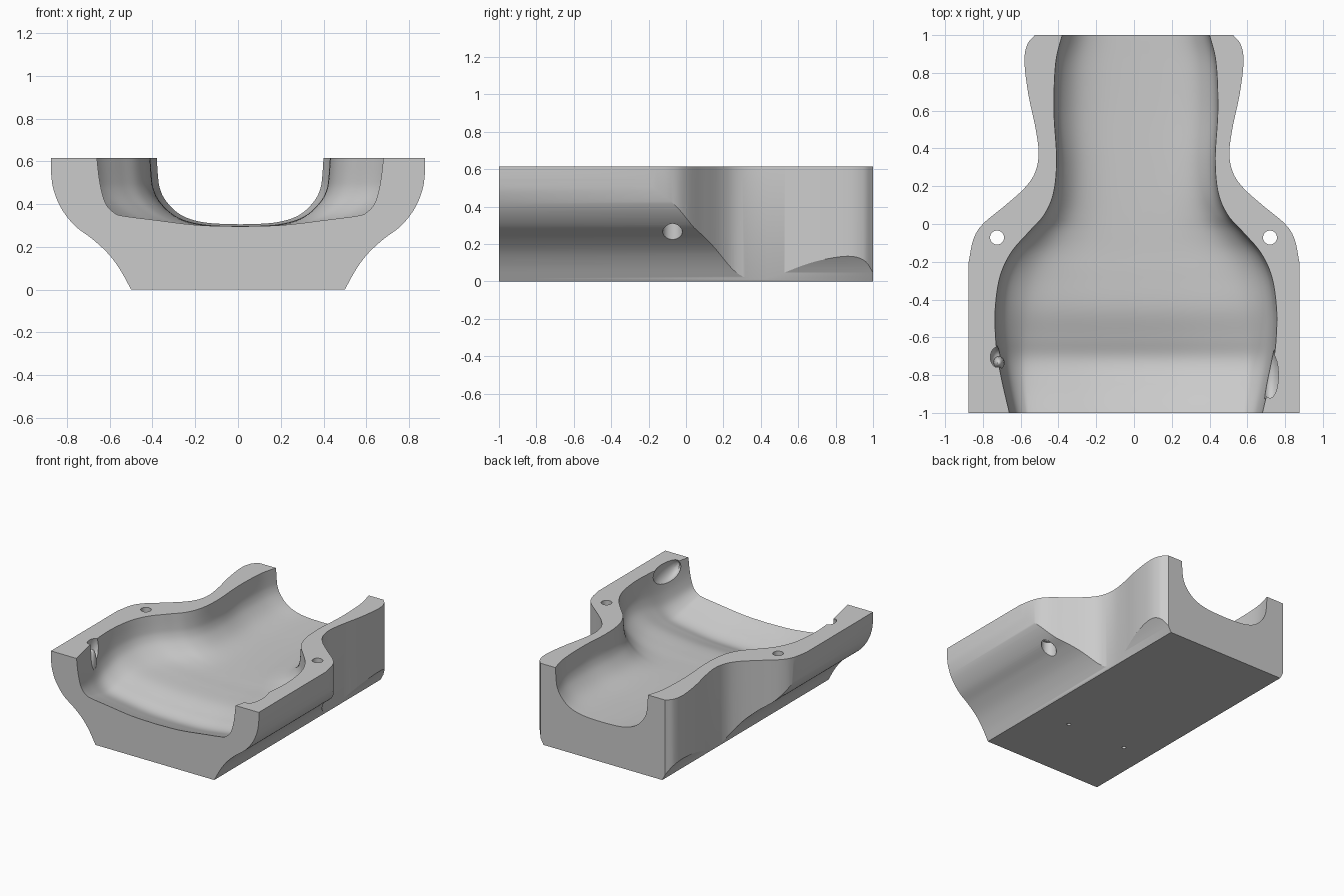
import bpy, bmesh, math
from mathutils import Vector

if "Cube" in bpy.data.objects:
    bpy.data.objects.remove(bpy.data.objects["Cube"], do_unlink=True)

TOP = 0.615
grey = bpy.data.materials.new("plain_grey")
grey.use_nodes = True
COLOUR = (0.6, 0.6, 0.6, 1)
grey.diffuse_color = COLOUR
grey.node_tree.nodes["Principled BSDF"].inputs["Base Color"].default_value = COLOUR


def spline(pts, steps=6):
    """Smooth curve through the points."""
    pts = [Vector(p) for p in pts]
    ext = [2 * pts[0] - pts[1]] + pts + [2 * pts[-1] - pts[-2]]
    out = []
    for a, b, c, d in zip(ext, ext[1:], ext[2:], ext[3:]):
        for i in range(steps):
            t = i / steps
            out.append(0.5 * (2 * b + (c - a) * t + (2 * a - 5 * b + 4 * c - d) * t * t
                              + (3 * b - a - 3 * c + d) * t ** 3))
    return out + [pts[-1]]


def make_object(name, bm, helper=True):
    bmesh.ops.recalc_face_normals(bm, faces=bm.faces)
    mesh = bpy.data.meshes.new(name)
    bm.to_mesh(mesh)
    bm.free()
    mesh.materials.append(grey)
    ob = bpy.data.objects.new(name, mesh)
    bpy.context.collection.objects.link(ob)
    ob.hide_render = helper
    return ob


def loft(name, rings, helper=True):
    """Skin closed rings of equal length and cap both ends."""
    bm = bmesh.new()
    vs = [[bm.verts.new(p) for p in ring] for ring in rings]
    n = len(vs[0])
    for a, b in zip(vs, vs[1:]):
        for i in range(n):
            j = (i + 1) % n
            bm.faces.new((a[i], a[j], b[j], b[i]))
    bm.faces.new(vs[0])
    bm.faces.new(vs[-1])
    return make_object(name, bm, helper)


def mirrored(half):
    return [(x, w) for x, w in half] + [(-x, w) for x, w in reversed(half)]


def boolean(target, tool, operation):
    mod = target.modifiers.new(tool.name, "BOOLEAN")
    mod.operation, mod.object, mod.solver = operation, tool, "EXACT"
    bpy.context.view_layer.objects.active = target
    bpy.ops.object.modifier_apply(modifier=mod.name)
    bpy.data.objects.remove(tool, do_unlink=True)


def drill(name, x, y, radius, z0, z1):
    ring = [(x + radius * math.cos(a), y + radius * math.sin(a))
            for a in (math.tau * i / 32 for i in range(32))]
    return loft(name, [[(px, py, z) for px, py in ring] for z in (z0, z1)])


def blob(name, centre, size):
    bm = bmesh.new()
    bmesh.ops.create_uvsphere(bm, u_segments=20, v_segments=12, radius=1)
    bmesh.ops.scale(bm, vec=size, verts=bm.verts)
    bmesh.ops.translate(bm, vec=centre, verts=bm.verts)
    return make_object(name, bm)


# Body: plan outline extruded upwards
side = spline([(0.525, 1), (0.565, 0.95), (0.58, 0.86), (0.56, 0.69), (0.52, 0.5),
               (0.505, 0.37), (0.525, 0.27), (0.58, 0.19), (0.68, 0.1), (0.8, 0),
               (0.85, -0.08), (0.875, -0.2)]) + [Vector((0.875, -1))]
plan = mirrored([tuple(p) for p in side])
body = loft("cradle_body", [[(x, y, z) for x, y in plan] for z in (0, TOP)], helper=False)

# Underside: front profile extruded lengthwise
flank = spline([(0.5, 0), (0.55, 0.09), (0.605, 0.165), (0.68, 0.235), (0.765, 0.3),
                (0.83, 0.385), (0.865, 0.475), (0.876, 0.56)]) + [Vector((0.876, 0.8))]
profile = mirrored([tuple(p) for p in flank])
boolean(body, loft("underside_profile", [[(x, y, z) for x, z in profile]
                                         for y in (-1.2, 1.2)]), "INTERSECT")

# Cavity: (y, half width, floor height) along the length
stations = spline([(-1.05, 0.66, 0.305), (-1, 0.67, 0.295), (-0.85, 0.705, 0.24),
                   (-0.72, 0.73, 0.205), (-0.6, 0.743, 0.235), (-0.45, 0.745, 0.275),
                   (-0.28, 0.72, 0.285), (-0.15, 0.66, 0.287), (-0.04, 0.565, 0.29),
                   (0.05, 0.485, 0.292), (0.17, 0.435, 0.294), (0.35, 0.42, 0.296),
                   (0.6, 0.434, 0.298), (0.85, 0.425, 0.302), (1, 0.39, 0.305),
                   (1.05, 0.375, 0.305)])
front_shape = [(0, 0), (0.3, 0.02), (0.6, 0.095), (0.82, 0.155), (0.88, 0.2),
               (0.935, 0.32), (0.965, 0.5), (0.985, 0.72), (1, 1)]
back_shape = [(0, 0), (0.3, 0.012), (0.5, 0.045), (0.67, 0.115), (0.8, 0.226),
              (0.91, 0.39), (0.965, 0.55), (0.985, 0.72), (1, 1)]
front_curve, back_curve = spline(front_shape, 4), spline(back_shape, 4)
rings = []
for y, width, floor in stations:
    t = min(1, max(0, (y + 1) / 0.9))
    half = [(f.lerp(b, t).x * width, floor + (TOP - floor) * f.lerp(b, t).y)
            for f, b in zip(front_curve, back_curve)] + [(width, TOP + 0.1)]
    section = half + [(-x, z) for x, z in reversed(half[1:])]
    rings.append([(x + 0.01, y, z) for x, z in section])
boolean(body, loft("cavity", rings), "DIFFERENCE")

# Irregular pockets and a small lump on the cavity walls
boolean(body, blob("long_pocket", (0.72, -0.8, 0.57), (0.055, 0.15, 0.08)), "DIFFERENCE")
boolean(body, blob("short_pocket", (-0.725, -0.705, 0.57), (0.04, 0.06, 0.1)), "DIFFERENCE")
boolean(body, blob("wall_lump", (-0.715, -0.735, 0.47), (0.03, 0.035, 0.1)), "UNION")

# Bolt holes, wider where they leave the underside, and pilot holes in the base
for x in (-0.725, 0.72):
    boolean(body, drill("bolt_hole", x, -0.072, 0.037, 0.1, 0.8), "DIFFERENCE")
    boolean(body, drill("bolt_recess", x, -0.072, 0.053, 0.1, 0.34), "DIFFERENCE")
for x in (-0.285, 0.22):
    boolean(body, drill("pilot_hole", x, -0.45, 0.014, -0.1, 0.1), "DIFFERENCE")

bpy.ops.object.select_all(action="DESELECT")
body.select_set(True)
bpy.context.view_layer.objects.active = body
bpy.ops.object.shade_smooth_by_angle(angle=math.radians(30))
